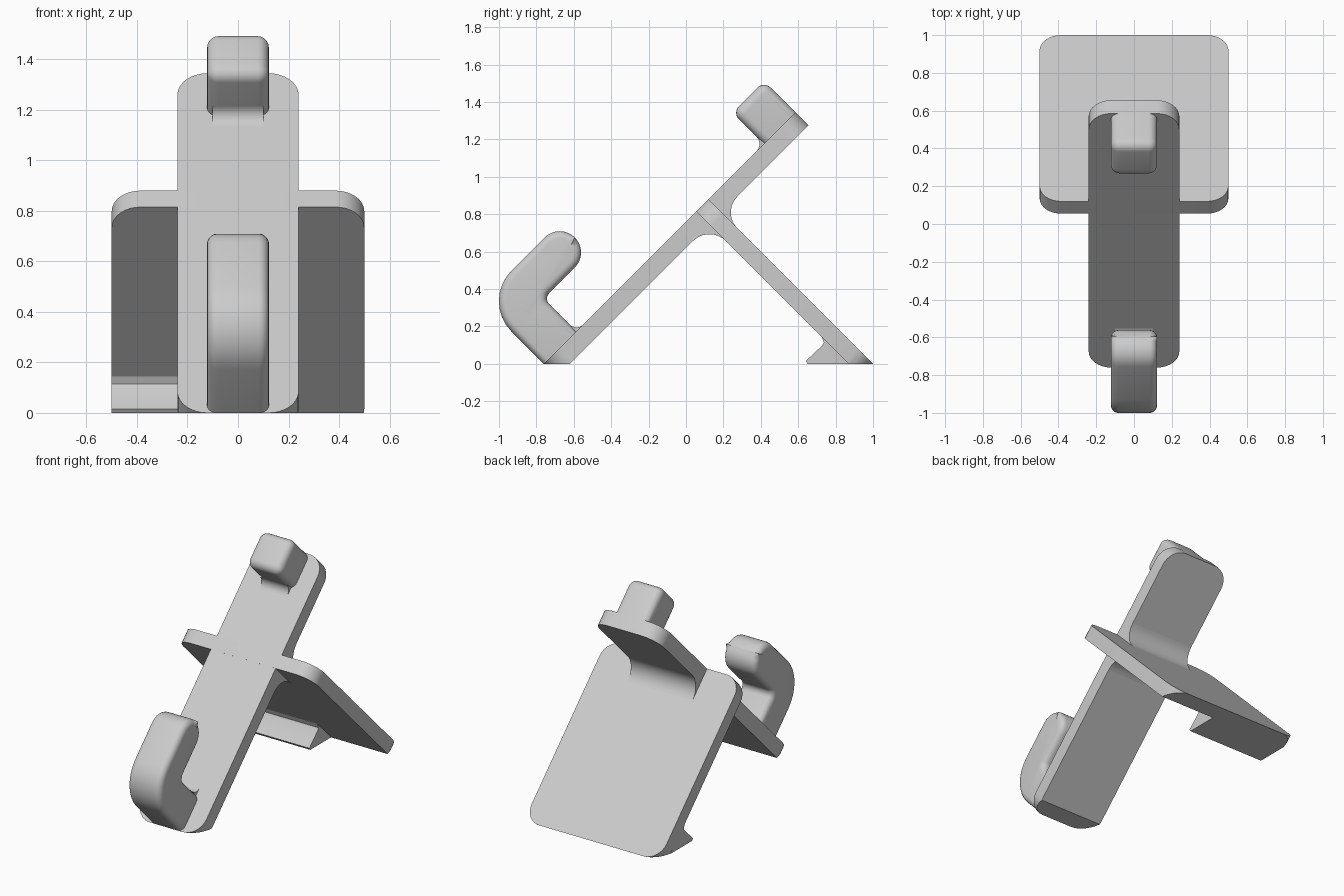
import bpy, bmesh, math
from mathutils import Matrix, Vector

cube = bpy.data.objects.get("Cube")
if cube:
    bpy.data.objects.remove(cube, do_unlink=True)

grey = bpy.data.materials.new("light_grey")
grey.use_nodes = True
grey.diffuse_color = (0.6, 0.6, 0.6, 1)
grey.node_tree.nodes["Principled BSDF"].inputs["Base Color"].default_value = (0.6, 0.6, 0.6, 1)

C = math.sqrt(0.5)


def frame(origin, u, w):
    """Matrix taking local (x, u, w) to world space."""
    x = Vector((1, 0, 0))
    m = Matrix((x, Vector(u), Vector(w))).transposed().to_4x4()
    m.translation = origin
    return m


# Frames: back rest leans back, rear leg leans forward
REST = frame((0, -0.76, 0), (0, C, C), (0, -C, C))
LEG = frame((0, 1, 0), (0, -C, C), (0, -C, -C))
WORLD = Matrix.Identity(4)


def rounded(corners, seg=8):
    """Polygon from (a, b, radius) corners, with arcs at rounded ones."""
    pts = []
    for i, (a, b, r) in enumerate(corners):
        p = Vector((a, b))
        if r == 0:
            pts.append(p)
            continue
        d0 = (Vector(corners[i - 1][:2]) - p).normalized()
        d1 = (Vector(corners[(i + 1) % len(corners)][:2]) - p).normalized()
        half = d0.angle(d1) / 2
        t0, t1 = p + d0 * r / math.tan(half), p + d1 * r / math.tan(half)
        c = p + (d0 + d1).normalized() * r / math.sin(half)
        sweep = math.pi - 2 * half
        v0, v1 = t0 - c, t1 - c
        for k in range(seg + 1):
            f = k / seg
            pts.append(c + (v0 * math.sin((1 - f) * sweep) + v1 * math.sin(f * sweep)) / math.sin(sweep))
    return pts


def prism(name, ring, depth, matrix, bevel=0):
    """Extrude a 3D ring along depth, round its end rims, cut it at the floor."""
    bm = bmesh.new()
    face = bm.faces.new([bm.verts.new(p) for p in ring])
    out = bmesh.ops.extrude_face_region(bm, geom=[face], use_keep_orig=True)
    cap = [g for g in out["geom"] if isinstance(g, bmesh.types.BMFace)][0]
    bmesh.ops.translate(bm, verts=cap.verts[:], vec=depth)
    bmesh.ops.recalc_face_normals(bm, faces=bm.faces[:])
    if bevel:
        rims = list(face.edges) + list(cap.edges)
        bmesh.ops.bevel(bm, geom=rims, offset=bevel, segments=5, profile=0.5,
                        affect='EDGES', clamp_overlap=False)
    bm.transform(matrix)
    if min(v.co.z for v in bm.verts) < -0.001:
        bmesh.ops.bisect_plane(bm, geom=bm.verts[:] + bm.edges[:] + bm.faces[:],
                               plane_co=(0, 0, 0), plane_no=(0, 0, 1), clear_inner=True)
        bmesh.ops.holes_fill(bm, edges=[e for e in bm.edges if e.is_boundary], sides=0)
    bmesh.ops.recalc_face_normals(bm, faces=bm.faces[:])
    mesh = bpy.data.meshes.new(name)
    bm.to_mesh(mesh)
    bm.free()
    mesh.materials.append(grey)
    ob = bpy.data.objects.new(name, mesh)
    bpy.context.collection.objects.link(ob)
    bpy.ops.object.select_all(action='DESELECT')
    ob.select_set(True)
    bpy.context.view_layer.objects.active = ob
    bpy.ops.object.shade_smooth_by_angle(angle=math.radians(35))
    return ob


def plate(name, half, length, thick, r, matrix):
    pts = rounded([(-half, 0, r), (half, 0, r), (half, length, r), (-half, length, r)])
    prism(name, [(p.x, p.y, 0) for p in pts], (0, 0, thick), matrix)


def side_profile(name, pts, x0, x1, matrix, bevel=0):
    prism(name, [(x0, p[0], p[1]) for p in pts], (x1 - x0, 0, 0), matrix, bevel)


def cove(name, corner, d0, d1, r, half, matrix):
    """Concave fillet filling an inside corner."""
    p, d0, d1 = Vector(corner), Vector(d0), Vector(d1)
    c = p + (d0 + d1) * r
    arc = [c - d1 * r * math.cos(a) - d0 * r * math.sin(a)
           for a in (k * math.pi / 20 for k in range(11))]
    back = p - (d0 + d1) * 0.01
    side_profile(name, [back] + arc, -half, half, matrix)


# Main plates
plate("back_rest", 0.24, 1.902, -0.099, 0.12, REST)
plate("rear_leg", 0.5, 1.245, 0.092, 0.115, LEG)

# Fillets where the plates cross
cove("joint_fillet_lower", (0.125, 0.745), (-C, -C), (C, -C), 0.125, 0.24, WORLD)
cove("joint_fillet_upper", (0.19, 0.81), (C, C), (C, -C), 0.12, 0.24, WORLD)

# Front hook
hook = rounded([(0, -0.06, 0), (0.247, -0.06, 0), (0.247, 0.247, 0.04),
                (0.595, 0.247, 0.114), (0.595, 0.475, 0.114), (0, 0.475, 0.23)])
side_profile("front_hook", hook, -0.122, 0.122, REST, 0.04)
cove("hook_fillet", (0.247, 0), (1, 0), (0, 1), 0.05, 0.1, REST)

# Top knob
knob = rounded([(1.662, -0.06, 0), (1.902, -0.06, 0), (1.902, 0.237, 0.05), (1.662, 0.237, 0.05)])
side_profile("top_knob", knob, -0.122, 0.122, REST, 0.045)
cove("knob_fillet", (1.662, 0), (-1, 0), (0, 1), 0.055, 0.1, REST)

# Foot lip under the rear leg
lip = [(0.88, 0), (0.65, 0), (0.64, 0.015), (0.73, 0.10), (0.737, 0.115), (0.725, 0.145), (0.76, 0.15)]
side_profile("foot_lip", lip, -0.5, 0.08, WORLD)
